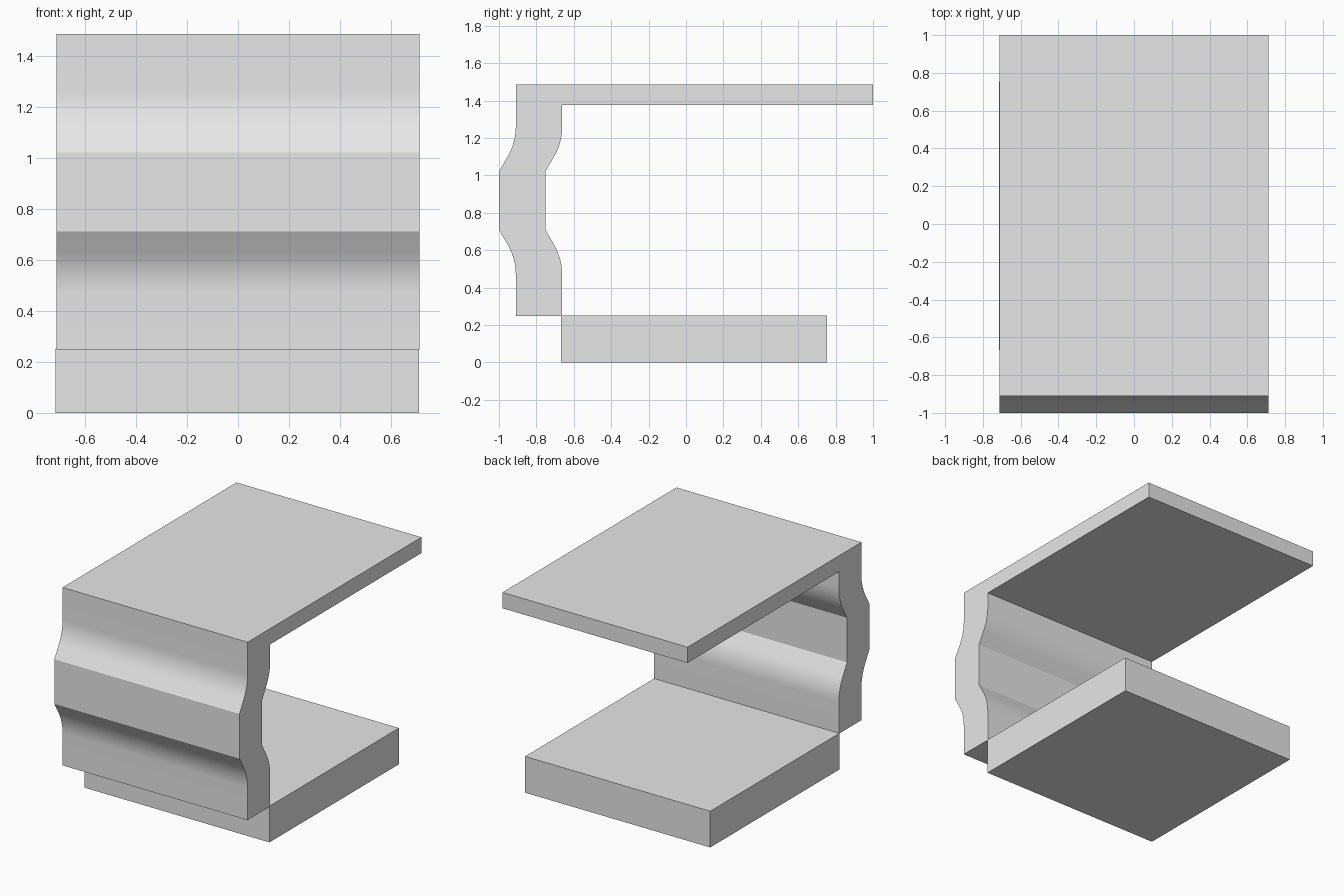
import bpy, bmesh, math
from mathutils import Vector

default = bpy.data.objects.get("Cube")
if default:
    bpy.data.objects.remove(default, do_unlink=True)

grey = bpy.data.materials.new("plain grey")
grey.use_nodes = True
grey.diffuse_color = (0.8, 0.8, 0.8, 1)
grey.node_tree.nodes["Principled BSDF"].inputs["Base Color"].default_value = (0.8, 0.8, 0.8, 1)


def extrude_profile(name, points, x0, x1):
    """Closed (y, z) profile swept along x."""
    bm = bmesh.new()
    face = bm.faces.new([bm.verts.new((x0, y, z)) for y, z in points])
    swept = bmesh.ops.extrude_face_region(bm, geom=[face])["geom"]
    bmesh.ops.translate(bm, vec=(x1 - x0, 0, 0),
                        verts=[g for g in swept if isinstance(g, bmesh.types.BMVert)])
    bmesh.ops.recalc_face_normals(bm, faces=bm.faces)
    mesh = bpy.data.meshes.new(name)
    bm.to_mesh(mesh)
    bm.free()
    mesh.materials.append(grey)
    obj = bpy.data.objects.new(name, mesh)
    bpy.context.collection.objects.link(obj)
    bpy.ops.object.select_all(action='DESELECT')
    obj.select_set(True)
    bpy.context.view_layer.objects.active = obj
    bpy.ops.object.shade_smooth_by_angle(angle=math.radians(20))
    return obj


def bend(y, corner_z, direction, steps=10):
    """Rounded bend from the upright wall, leaning 30 degrees to the front."""
    tilt = math.radians(30)
    reach = 0.085
    radius = reach / math.tan(tilt / 2)
    start = corner_z - direction * reach
    return [(y - radius * (1 - math.cos(tilt * i / steps)),
             start + direction * radius * math.sin(tilt * i / steps))
            for i in range(steps + 1)]


def wall_side(y):
    """Wavy wall outline from low to high."""
    return (bend(y, 0.554, 1) + [(y - 0.09, 0.71), (y - 0.09, 1.02)]
            + bend(y, 1.176, -1)[::-1])


# Wavy front wall with the top slab in one piece
front_y, inner_y = -0.91, -0.662
outline = ([(front_y, 0.248)] + wall_side(front_y)
           + [(front_y, 1.485), (1.0, 1.485), (1.0, 1.375), (inner_y, 1.375)]
           + wall_side(inner_y)[::-1] + [(inner_y, 0.248)])
extrude_profile("wavy_wall_and_top", outline, -0.712, 0.711)

# Base slab
extrude_profile("base_slab", [(-0.667, 0), (0.755, 0), (0.755, 0.252), (-0.667, 0.252)],
                -0.715, 0.709)
